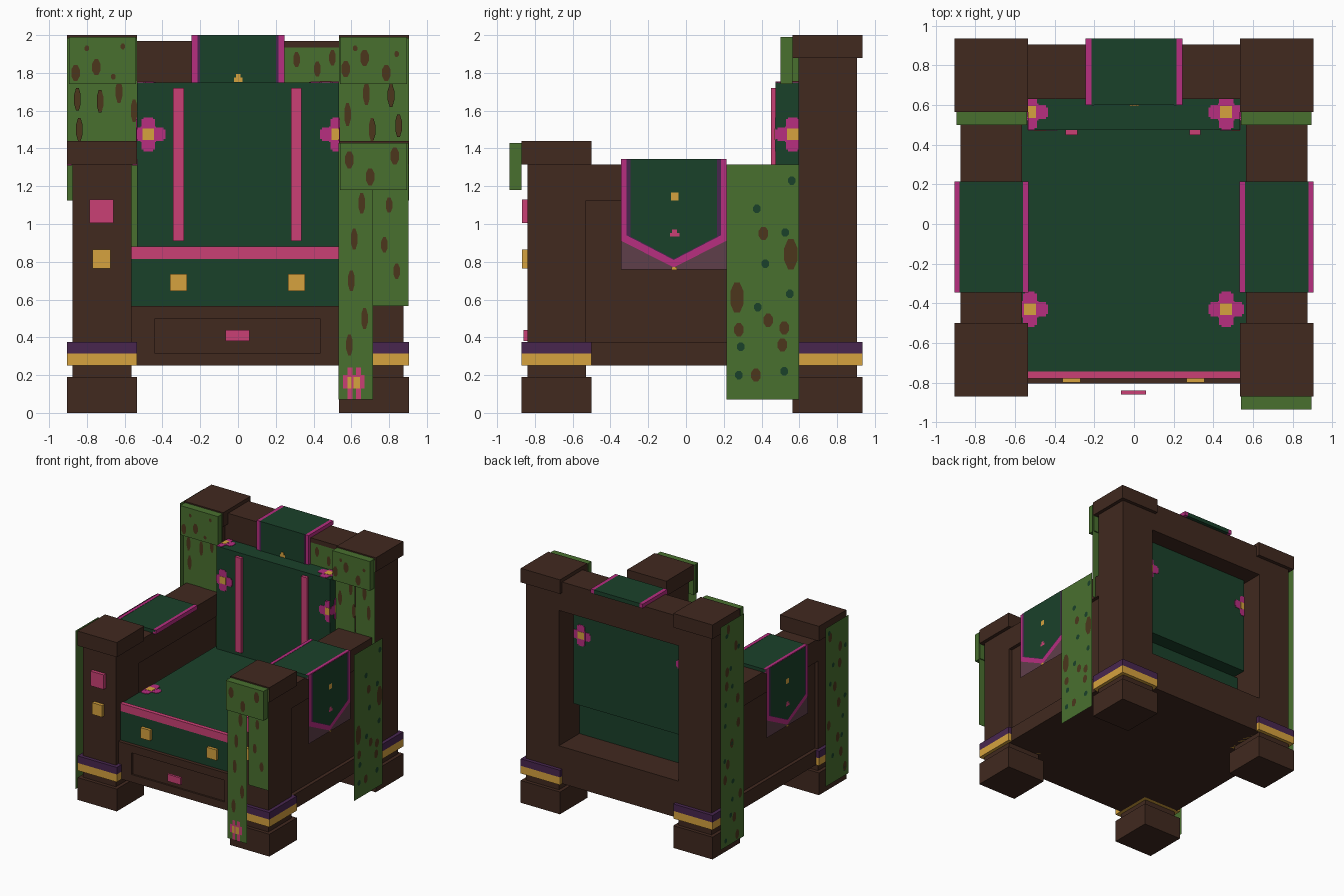
import bpy, bmesh, math, random
from mathutils import Vector

random.seed(4)


def material(name, r, g, b):
    m = bpy.data.materials.new(name)
    lin = [((c / 255 + 0.055) / 1.055) ** 2.4 for c in (r, g, b)]
    m.diffuse_color = (*lin, 1)
    return m


WOOD = material("dark wood", 65, 41, 31)
CLOTH = material("dark green cloth", 26, 65, 42)
MAGENTA = material("magenta trim", 183, 46, 128)
PINK = material("pink", 202, 64, 117)
GOLD = material("gold", 214, 162, 62)
PURPLE = material("purple", 72, 38, 79)
MOSS = material("moss green", 73, 112, 47)
BARK = material("moss speck brown", 76, 54, 28)
MAUVE = material("mauve fringe", 95, 62, 74)


def finish(name, bm, mat):
    me = bpy.data.meshes.new(name)
    bm.normal_update()
    bm.to_mesh(me)
    bm.free()
    me.materials.append(mat)
    ob = bpy.data.objects.new(name, me)
    bpy.context.collection.objects.link(ob)
    return ob


def boxes(name, mat, *dims):
    """Each box is (x0, x1, y0, y1, z0, z1); a zero extent gives a flat sheet."""
    bm = bmesh.new()
    for d in dims:
        lo, hi = Vector(d[0::2]), Vector(d[1::2])
        flat = [i for i in range(3) if hi[i] - lo[i] < 1e-6]
        if flat:
            a, b = [i for i in range(3) if i != flat[0]]
            ring = []
            for p, q in ((0, 0), (1, 0), (1, 1), (0, 1)):
                co = lo.copy()
                co[a], co[b] = (lo, hi)[p][a], (lo, hi)[q][b]
                ring.append(bm.verts.new(co))
            bm.faces.new(ring)
        else:
            for v in bmesh.ops.create_cube(bm, size=1)["verts"]:
                v.co = Vector([(lo[i] + hi[i]) / 2 + v.co[i] * (hi[i] - lo[i]) for i in range(3)])
    return finish(name, bm, mat)


def mirror(d):
    return (-d[1], -d[0], *d[2:])


def pair(name, mat, *dims):
    boxes(name + "_right", mat, *dims)
    boxes(name + "_left", mat, *[mirror(d) for d in dims])


def plate(axis, at, side, u, v, t=0.0):
    """Thin box or sheet on a plane: u and v are ranges on the other two axes."""
    r = [u, v]
    r.insert(axis, tuple(sorted((at, at + side * t))))
    return (*r[0], *r[1], *r[2])


def spots(name, mat, axis, at, w, h, centers):
    """Flat eight-sided patches of one size on a sheet."""
    bm = bmesh.new()
    for u, v in centers:
        ring = []
        for i in range(8):
            a = math.pi * (i + 0.5) / 4
            co = [u + 0.54 * w * math.cos(a), v + 0.54 * h * math.sin(a)]
            co.insert(axis, at)
            ring.append(bm.verts.new(co))
        bm.faces.new(ring)
    finish(name, bm, mat)


def flower(name, axis, at, side, cu, cv, ulim, vlim):
    """Four-petal flower plate, clipped to the face it lies on."""
    def part(hu, hv, t):
        return plate(axis, at, side,
                     (max(cu - hu, ulim[0]), min(cu + hu, ulim[1])),
                     (max(cv - hv, vlim[0]), min(cv + hv, vlim[1])), t)
    boxes(name + "_petals", MAGENTA, part(0.09, 0.024, 0.003), part(0.08, 0.036, 0.0032),
          part(0.024, 0.09, 0.0035), part(0.036, 0.08, 0.0038), part(0.042, 0.042, 0.004))
    boxes(name + "_center", GOLD, part(0.03, 0.03, 0.006))


# Posts with feet, bands and caps
for tag, y0, y1, top in (("front", -0.87, -0.5, 1.44), ("back", 0.565, 0.935, 2.0)):
    cap = 1.315 if tag == "front" else 1.88
    pair(tag + "_foot", WOOD, (0.535, 0.905, y0, y1, 0, 0.19))
    pair(tag + "_post", WOOD, (0.565, 0.875, y0 + 0.03, y1 - 0.03, 0.19, cap))
    pair(tag + "_cap", WOOD, (0.535, 0.905, y0, y1, cap, top))
    pair(tag + "_gold_band", GOLD, (0.535, 0.905, y0, y1, 0.25, 0.315))
    pair(tag + "_purple_band", PURPLE, (0.535, 0.905, y0, y1, 0.315, 0.375))

# Square studs on the front posts
pair("post_pink_stud", PINK, (0.66, 0.785, -0.869, -0.84, 1.005, 1.13))
pair("post_gold_stud", GOLD, (0.675, 0.77, -0.869, -0.84, 0.765, 0.865))

# Arms: rails around a recessed panel
pair("arm", WOOD, (0.565, 0.875, -0.53, 0.595, 1.125, 1.315),
     (0.595, 0.845, -0.53, 0.595, 0.375, 1.125),
     (0.565, 0.875, -0.53, 0.595, 0.25, 0.375))

# Base frame, with a slightly recessed drawer front
boxes("base", WOOD, (-0.565, 0.565, -0.79, 0.905, 0.25, 0.565))
boxes("front_rail_frame", WOOD, (-0.565, 0.565, -0.805, -0.79, 0.5, 0.565),
      (-0.565, 0.565, -0.805, -0.79, 0.25, 0.315),
      (-0.565, -0.44, -0.805, -0.79, 0.315, 0.5), (0.435, 0.565, -0.805, -0.79, 0.315, 0.5))
boxes("drawer_handle", PINK, (-0.065, 0.06, -0.86, -0.84, 0.38, 0.44))
boxes("back_top_rail", WOOD, (-0.565, 0.565, 0.63, 0.905, 1.72, 1.97))

# Seat and back cushions
boxes("seat_cushion", CLOTH, (-0.565, 0.565, -0.775, 0.63, 0.565, 0.875))
boxes("seat_trim", PINK, (-0.565, 0.565, -0.78, -0.745, 0.815, 0.88))
boxes("seat_studs", GOLD, (-0.36, -0.27, -0.80, -0.775, 0.645, 0.735),
      (0.265, 0.355, -0.80, -0.775, 0.645, 0.735))
boxes("back_cushion", CLOTH, (-0.535, 0.535, 0.475, 0.75, 0.875, 1.75))
boxes("back_stripes", PINK, (-0.345, -0.285, 0.45, 0.475, 0.91, 1.72),
      (0.28, 0.335, 0.45, 0.475, 0.91, 1.72))

# Flowers on the cushions
CX, CY, CZ = (-0.535, 0.535), (0.475, 0.75), (0.875, 1.75)
flower("back_flower_a", 1, 0.475, -1, -0.475, 1.475, CX, CZ)
flower("back_flower_b", 1, 0.475, -1, 0.525, 1.475, CX, CZ)
flower("rear_flower_a", 1, 0.75, 1, 0.465, 1.475, CX, CZ)
flower("rear_flower_b", 1, 0.75, 1, -0.525, 1.475, CX, CZ)
flower("side_flower_right", 0, 0.535, 1, 0.565, 1.475, CY, CZ)
flower("side_flower_left", 0, -0.535, -1, 0.565, 1.475, CY, CZ)
for i, x in enumerate((0.465, -0.525)):
    flower("top_flower_%d" % i, 2, 1.75, 1, x, 0.565, CX, (0.475, 0.63))
    flower("seat_flower_%d" % i, 2, 0.875, 1, x, -0.43, (-0.565, 0.565), (-0.775, 0.475))


def shape(name, mat, x, pts):
    """Flat polygon sheet in the y-z plane."""
    bm = bmesh.new()
    bm.faces.new([bm.verts.new((x, y, z)) for y, z in pts])
    return finish(name, bm, mat)


# Pointed cloths over the arms
for s, tag in ((1, "right"), (-1, "left")):
    f = (lambda d: d) if s > 0 else mirror
    boxes("arm_cloth_" + tag, CLOTH, f((0.535, 0.9, -0.345, 0.215, 1.315, 1.343)))
    boxes("arm_cloth_trim_" + tag, MAGENTA, f((0.532, 0.56, -0.345, 0.215, 1.31, 1.345)),
          f((0.88, 0.905, -0.345, 0.215, 1.31, 1.345)))
    shape("arm_fringe_" + tag, MAUVE, s * 0.909,
          [(-0.345, 0.76), (0.215, 0.76), (0.215, 1.343), (-0.345, 1.343)])
    for mat, dx, m, low, side in ((MAGENTA, 0.911, 0, 0.77, 0.912),
                                  (PURPLE, 0.913, 0.03, 0.81, 0.94),
                                  (CLOTH, 0.915, 0.05, 0.815, 0.935)):
        shape("arm_flap_" + mat.name.replace(" ", "_") + "_" + tag, mat, s * dx,
              [(-0.345 + m, 1.345), (-0.345 + m, side), (-0.065, low),
               (0.215 - m, side), (0.215 - m, 1.345)])
    boxes("arm_flap_gold_" + tag, GOLD, f((0.917, 0.917, -0.08, -0.04, 1.125, 1.167)),
          f((0.917, 0.917, -0.077, -0.047, 0.757, 0.773)))
    boxes("arm_flap_bud_" + tag, PINK, f((0.917, 0.917, -0.085, -0.035, 0.933, 0.952)),
          f((0.917, 0.917, -0.075, -0.047, 0.952, 0.972)))

# Cloth over the top rail
boxes("back_cloth", CLOTH, (-0.215, 0.215, 0.6, 0.935, 1.965, 2.0),
      (-0.205, 0.205, 0.6, 0.63, 1.72, 1.965))
pair("back_cloth_trim", MAGENTA, (0.215, 0.245, 0.6, 0.935, 1.965, 2.0),
     (0.215, 0.245, 0.6, 0.63, 1.72, 1.965))
pair("back_cloth_line", PURPLE, (0.202, 0.215, 0.598, 0.63, 1.72, 1.999))
boxes("back_cloth_dot", GOLD, (-0.022, 0.025, 0.595, 0.6, 1.752, 1.775),
      (-0.01, 0.012, 0.595, 0.6, 1.775, 1.793))

# Moss clumps and hanging sheets on the back posts
pair("back_moss_clump", MOSS, (0.54, 0.895, 0.5, 0.565, 1.74, 1.99))
pair("back_moss_sheet", MOSS, (0.72, 0.905, 0.555, 0.555, 1.125, 1.985),
     (0.535, 0.72, 0.55, 0.55, 0.82, 1.985))
boxes("rail_moss", MOSS, (0.245, 0.535, 0.624, 0.624, 1.72, 1.935))
spots("back_clump_patches", BARK, 1, 0.498, 0.045, 0.085,
      [(-0.75, 1.83), (-0.86, 1.8), (0.57, 1.82), (0.785, 1.8), (0.67, 1.88)])
spots("back_clump_dots", BARK, 1, 0.498, 0.025, 0.03,
      [(-0.61, 1.94), (-0.66, 1.78), (-0.8, 1.93), (0.84, 1.9), (0.62, 1.93)])
spots("back_sheet_patches", BARK, 1, 0.547, 0.035, 0.12,
      [(-0.85, 1.66), (-0.84, 1.5), (-0.73, 1.65), (-0.63, 1.7), (-0.55, 1.6),
       (0.68, 1.69), (0.81, 1.68), (0.71, 1.5), (0.58, 1.58), (0.85, 1.52)])
spots("rail_patches", BARK, 1, 0.622, 0.035, 0.08, [(0.31, 1.87), (0.42, 1.82), (0.5, 1.88)])

# Moss on the front right post
boxes("front_moss_clump", MOSS, (0.54, 0.895, -0.935, -0.87, 1.18, 1.43))
boxes("front_moss_sheet", MOSS, (0.532, 0.715, -0.9, -0.9, 0.07, 1.43),
      (0.715, 0.902, -0.88, -0.88, 0.565, 1.43))
spots("front_clump_patches", BARK, 1, -0.936, 0.045, 0.09, [(0.7, 1.25), (0.59, 1.34), (0.83, 1.36)])
spots("front_long_patches", BARK, 1, -0.902, 0.035, 0.11,
      [(0.655, 1.11), (0.615, 0.92), (0.6, 0.7), (0.67, 0.5), (0.59, 0.36)])
spots("front_short_patches", BARK, 1, -0.882, 0.035, 0.08, [(0.8, 1.1), (0.775, 0.89), (0.84, 0.75)])
boxes("hanging_bloom", PINK, (0.555, 0.67, -0.903, -0.903, 0.13, 0.2),
      (0.58, 0.605, -0.904, -0.904, 0.07, 0.24), (0.625, 0.65, -0.904, -0.904, 0.07, 0.24))
boxes("hanging_bloom_center", GOLD, (0.58, 0.6, -0.906, -0.906, 0.13, 0.19),
      (0.612, 0.645, -0.906, -0.906, 0.13, 0.19))

# Moss sheets hanging on the outer sides, with scattered patches on the left ones
for name, s, u, v, n in (("right_arm", 1, (0.215, 0.597), (0.07, 1.315), 0),
                         ("back_left", -1, (0.565, 0.885), (0.07, 1.97), 12),
                         ("front_left", -1, (-0.84, -0.53), (0.07, 1.42), 9)):
    boxes(name + "_moss", MOSS, plate(0, s * 0.945, s, u, v))
    for mat, w, h in ((BARK, 0.045, 0.08), (CLOTH, 0.035, 0.04)):
        if n:
            spots(name + "_" + mat.name.replace(" ", "_"), mat, 0, s * 0.947, w, h,
                  [(random.uniform(u[0] + 0.04, u[1] - 0.04),
                    v[0] + (v[1] - v[0]) * (i + random.uniform(0.3, 0.7)) / n) for i in range(n)])

# Patches on the right sheet
spots("large_patches", BARK, 0, 0.947, 0.07, 0.16, [(0.27, 0.61), (0.555, 0.84)])
spots("brown_patches", BARK, 0, 0.947, 0.05, 0.07, [(0.28, 0.44), (0.435, 0.49), (0.52, 0.45),
                                                    (0.51, 0.36), (0.37, 0.2), (0.41, 0.95)])
spots("leaf_patches", CLOTH, 0, 0.947, 0.04, 0.045,
      [(0.375, 1.08), (0.525, 0.955), (0.55, 0.63), (0.42, 0.79), (0.29, 0.35),
       (0.38, 0.56), (0.52, 0.22), (0.28, 0.2), (0.56, 1.23)])
